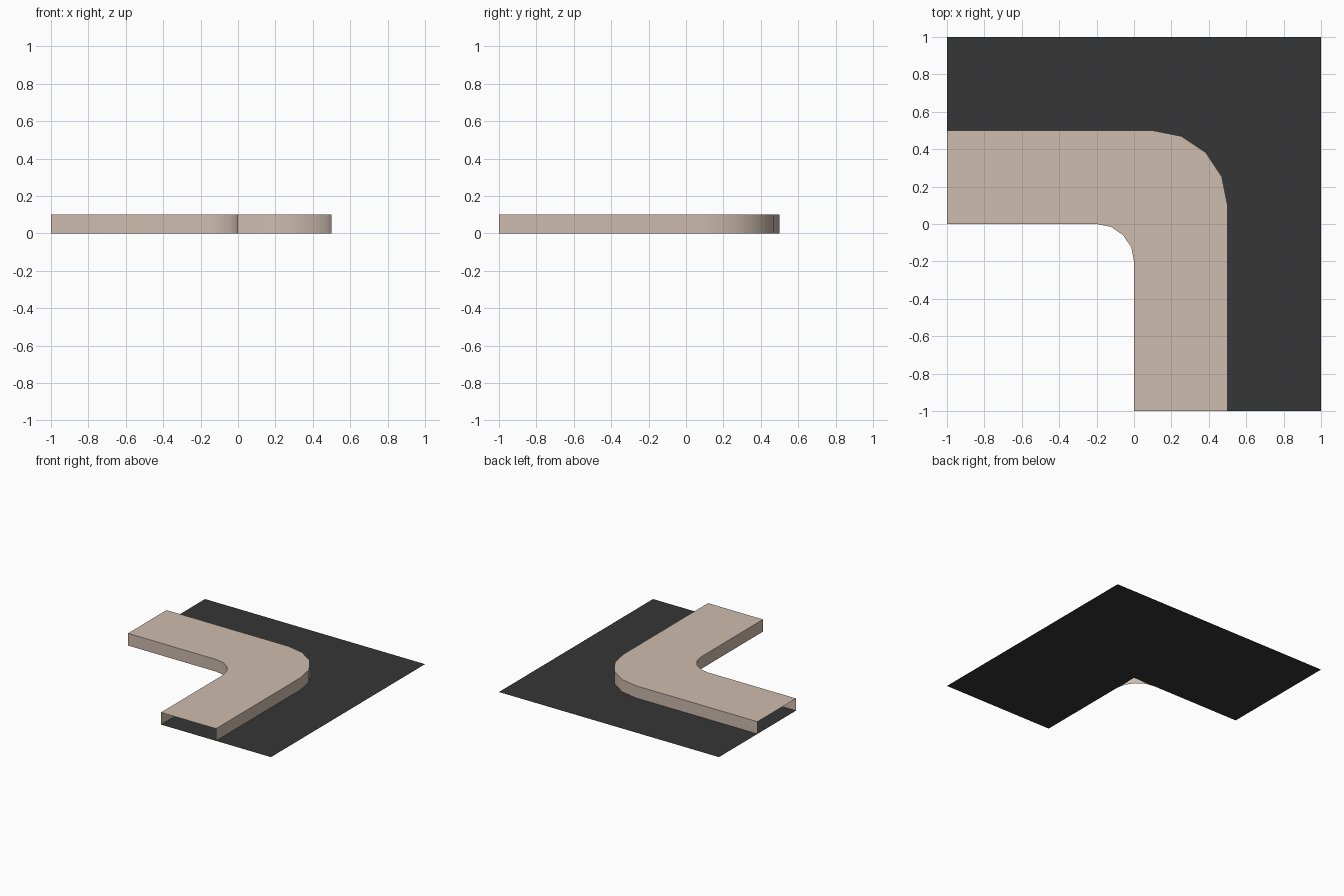
import bpy, bmesh, math

if "Cube" in bpy.data.objects:
    bpy.data.objects.remove(bpy.data.objects["Cube"])


def material(name, srgb):
    lin = [((c / 255 + 0.055) / 1.055) ** 2.4 for c in srgb]
    m = bpy.data.materials.new(name)
    m.diffuse_color = (*lin, 1)
    m.use_nodes = True
    m.node_tree.nodes["Principled BSDF"].inputs["Base Color"].default_value = m.diffuse_color
    return m


def make_object(name, bm, mat):
    mesh = bpy.data.meshes.new(name)
    bm.to_mesh(mesh)
    bm.free()
    mesh.materials.append(mat)
    ob = bpy.data.objects.new(name, mesh)
    bpy.context.collection.objects.link(ob)
    return ob


def edge_path(offset, radius, segments=4):
    """Plan line from the left edge, round the corner, to the front edge."""
    c = offset - radius
    arc = [(c + radius * math.cos(a), c + radius * math.sin(a))
           for a in (math.pi / 2 * (1 - i / segments) for i in range(segments + 1))]
    return [(-1, offset)] + arc + [(offset, -1)]


asphalt = material("dark asphalt", (54, 54, 54))
paving = material("tan paving", (206, 188, 174))

# Road surface: flat L-shaped sheet
bm = bmesh.new()
plan = [(-1, 0), (0, 0), (0, -1), (1, -1), (1, 1), (-1, 1)]
bm.faces.new([bm.verts.new((x, y, 0)) for x, y in plan])
make_object("road_surface", bm, asphalt)

# Pavement: raised top and two kerb walls, open at both ends and underneath
HEIGHT = 0.1
bm = bmesh.new()


def vert_row(path, z):
    return [bm.verts.new((x, y, z)) for x, y in path]


outer, inner = edge_path(0.5, 0.4), edge_path(0.0, 0.2)
rows = [vert_row(inner, 0), vert_row(inner, HEIGHT),
        vert_row(outer, HEIGHT), vert_row(outer, 0)]
for a, b in zip(rows, rows[1:]):
    for i in range(len(a) - 1):
        bm.faces.new((a[i], a[i + 1], b[i + 1], b[i]))
pavement = make_object("pavement", bm, paving)

# Round the kerb walls, keep the top edge sharp
bpy.context.view_layer.objects.active = pavement
pavement.select_set(True)
bpy.ops.object.shade_smooth_by_angle(angle=math.radians(35))
